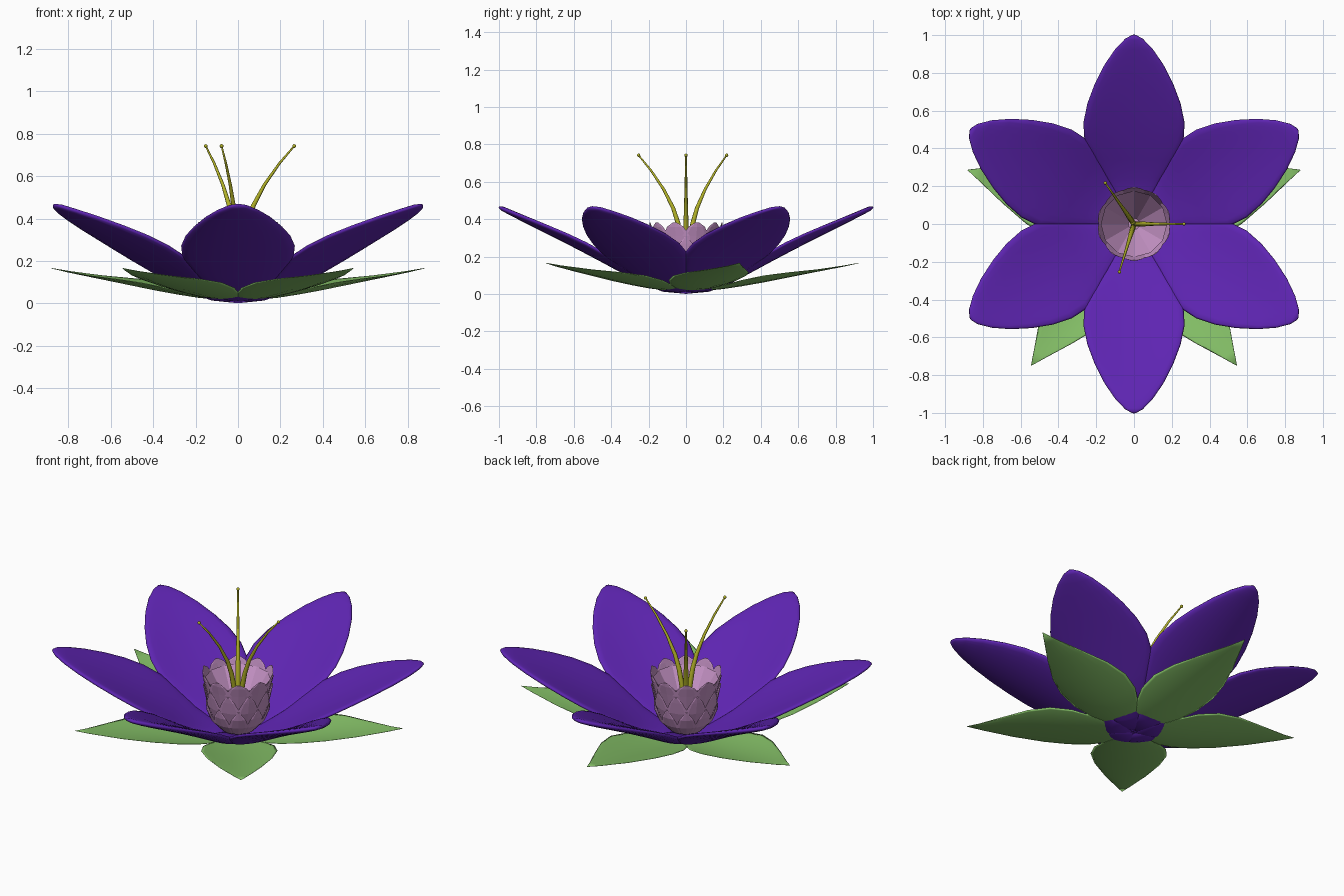
import bpy, bmesh, math
from mathutils import Vector

if "Cube" in bpy.data.objects:
    bpy.data.objects.remove(bpy.data.objects["Cube"])


def material(name, rgb):
    m = bpy.data.materials.new(name)
    m.diffuse_color = (*rgb, 1)
    m.use_nodes = True
    m.node_tree.nodes["Principled BSDF"].inputs["Base Color"].default_value = m.diffuse_color
    return m


purple = material("petal purple", (0.112, 0.018, 0.445))
green = material("sepal green", (0.24, 0.54, 0.14))
pink = material("centre pink", (0.58, 0.30, 0.58))
yellow = material("stamen yellow green", (0.44, 0.44, 0.02))


def blade(name, keys, azimuth, mat, cup=0.0, sides=16, power=1.0, smooth=True):
    """Closed blade lofted along (radius, z, half width, half thickness) keys.
    cup lifts the edges along the blade's normal, in units of width squared."""
    ca, sa = math.cos(azimuth), math.sin(azimuth)
    out, side = Vector((ca, sa, 0)), Vector((-sa, ca, 0))
    up = Vector((0, 0, 1))
    bm = bmesh.new()
    rings = []
    for i, (r, z, w, th) in enumerate(keys):
        a, b = keys[max(i - 1, 0)], keys[min(i + 1, len(keys) - 1)]
        dr, dz = b[0] - a[0], b[1] - a[1]
        normal = (out * -dz + up * dr).normalized()
        ring = []
        for k in range(sides):
            t = 2 * math.pi * k / sides
            s = math.sin(t)
            u = w * math.cos(t)
            n = th * math.copysign(abs(s) ** power, s) + cup * u * u
            ring.append(bm.verts.new(out * r + up * z + side * u + normal * n))
        rings.append(ring)
    for lo, hi in zip(rings, rings[1:]):
        for k in range(sides):
            j = (k + 1) % sides
            bm.faces.new((lo[k], lo[j], hi[j], hi[k]))
    bm.faces.new(rings[0])
    bm.faces.new(rings[-1])
    bmesh.ops.recalc_face_normals(bm, faces=bm.faces)
    for f in bm.faces:
        f.smooth = smooth
    mesh = bpy.data.meshes.new(name)
    bm.to_mesh(mesh)
    bm.free()
    mesh.materials.append(mat)
    ob = bpy.data.objects.new(name, mesh)
    bpy.context.collection.objects.link(ob)
    return ob


# Six large petals
petal = [(0.00, 0.015, 0.03, 0.014), (0.12, 0.027, 0.075, 0.015),
         (0.25, 0.080, 0.15, 0.016), (0.35, 0.135, 0.21, 0.017),
         (0.45, 0.190, 0.262, 0.018), (0.55, 0.243, 0.268, 0.018),
         (0.65, 0.295, 0.247, 0.018), (0.75, 0.345, 0.208, 0.018),
         (0.85, 0.394, 0.155, 0.017), (0.93, 0.432, 0.098, 0.015),
         (0.98, 0.456, 0.047, 0.012), (1.00, 0.465, 0.010, 0.005)]
for i in range(6):
    blade(f"petal_{i + 1}", petal, math.radians(30 + 60 * i), purple,
          cup=0.45, sides=24, power=0.6)

# Five thin pointed sepals underneath
sepal = [(0.04, 0.020, 0.03, 0.003), (0.12, 0.022, 0.09, 0.003),
         (0.20, 0.030, 0.15, 0.003), (0.30, 0.045, 0.193, 0.003),
         (0.42, 0.066, 0.205, 0.003), (0.55, 0.092, 0.175, 0.003),
         (0.70, 0.122, 0.110, 0.003), (0.85, 0.151, 0.037, 0.003),
         (0.925, 0.166, 0.002, 0.001)]
for i in range(5):
    blade(f"sepal_{i + 1}", sepal, math.radians(18 + 72 * i), green, cup=0.8)

# Central cup: three rings of overlapping scales
top_scale = [(0.06, 0.06, 0.03, 0.004), (0.125, 0.13, 0.06, 0.004),
             (0.155, 0.23, 0.075, 0.004), (0.175, 0.31, 0.075, 0.004),
             (0.188, 0.36, 0.045, 0.004), (0.193, 0.383, 0.010, 0.003)]
mid_scale = [(0.08, 0.06, 0.03, 0.004), (0.135, 0.12, 0.06, 0.004),
             (0.163, 0.20, 0.065, 0.004), (0.178, 0.27, 0.035, 0.004),
             (0.186, 0.305, 0.006, 0.003)]
low_scale = [(0.09, 0.05, 0.03, 0.004), (0.145, 0.11, 0.055, 0.004),
             (0.167, 0.165, 0.04, 0.004), (0.178, 0.215, 0.006, 0.003)]
for tier, keys, shift in (("upper", top_scale, 0), ("middle", mid_scale, 18),
                          ("lower", low_scale, 0)):
    for i in range(10):
        blade(f"{tier}_scale_{i + 1}", keys, math.radians(18 + shift + 36 * i),
              pink, cup=1.5, sides=8, smooth=False)

# Faceted funnel lining the cup
bm = bmesh.new()
bmesh.ops.create_cone(bm, segments=12, radius1=0.03, radius2=0.176,
                      depth=0.24, cap_ends=False)
bmesh.ops.holes_fill(bm, edges=[e for e in bm.edges if e.is_boundary
                                and e.verts[0].co.z < 0])
bmesh.ops.translate(bm, verts=bm.verts, vec=(0, 0, 0.22))
mesh = bpy.data.meshes.new("cup_lining")
bm.to_mesh(mesh)
bm.free()
mesh.materials.append(pink)
bpy.context.collection.objects.link(bpy.data.objects.new("cup_lining", mesh))

# Three curved stamens with round tips
stem = [(0.005, 0.12, 0.014, 0.014), (0.025, 0.28, 0.014, 0.014),
        (0.045, 0.38, 0.013, 0.013), (0.072, 0.46, 0.011, 0.011),
        (0.125, 0.56, 0.008, 0.008), (0.195, 0.66, 0.006, 0.006),
        (0.265, 0.742, 0.004, 0.004)]
for i, deg in enumerate((0, 125, 253)):
    a = math.radians(deg)
    blade(f"stamen_{i + 1}", stem, a, yellow, sides=8)
    bpy.ops.mesh.primitive_uv_sphere_add(
        segments=12, ring_count=8, radius=0.009,
        location=(0.265 * math.cos(a), 0.265 * math.sin(a), 0.742))
    tip = bpy.context.object
    tip.name = f"stamen_tip_{i + 1}"
    tip.data.materials.append(yellow)
    bpy.ops.object.shade_smooth()
